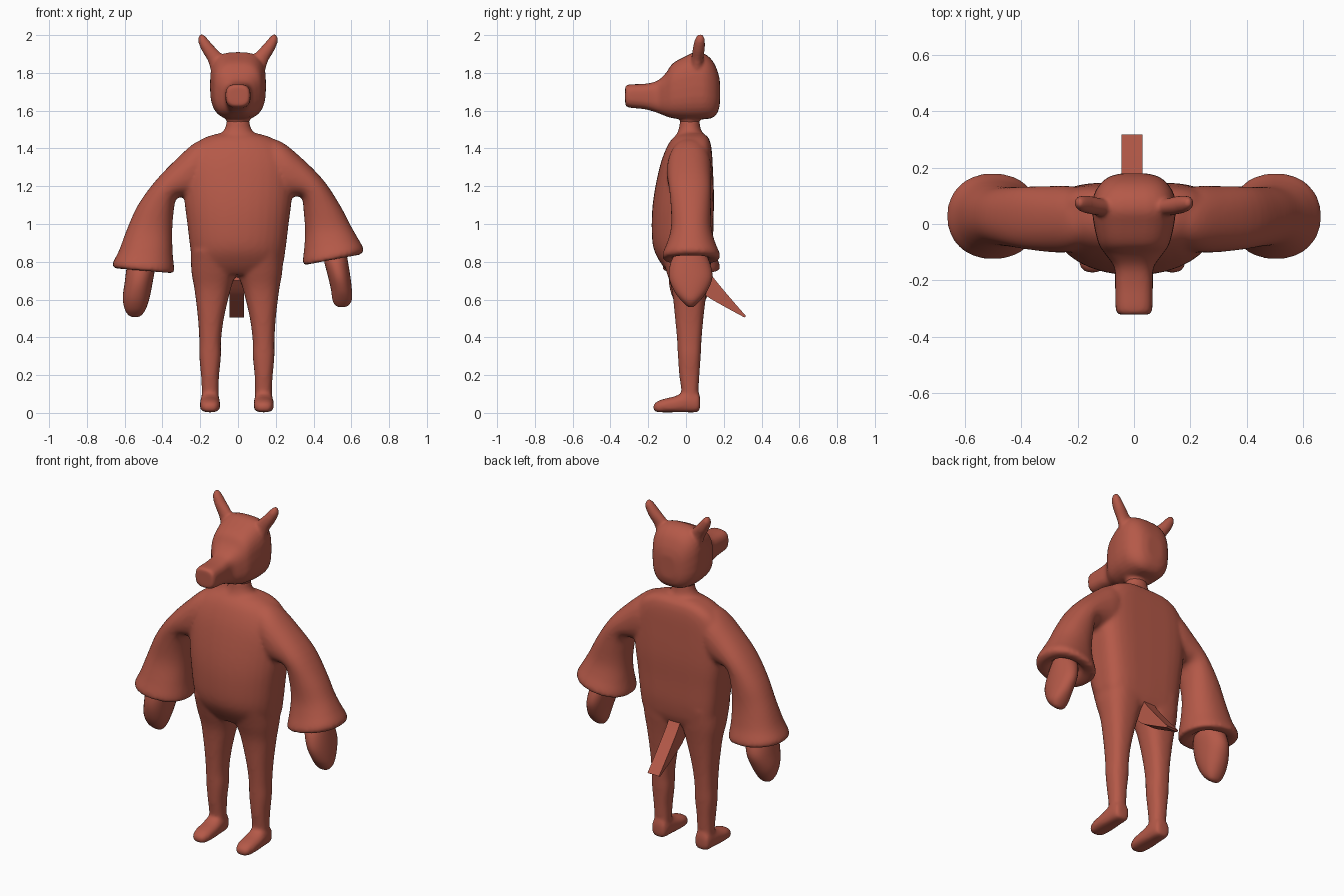
import bpy, bmesh, math
from mathutils import Vector as V

mat = bpy.data.materials.new("red_clay")
mat.diffuse_color = (0.46, 0.10, 0.065, 1)


def flat(x0, z0, x1, z1, y0, y1):
    """Section between two points of the front view, with a depth range in y."""
    return (V(((x0 + x1) / 2, (y0 + y1) / 2, (z0 + z1) / 2)),
            V(((x1 - x0) / 2, 0, (z1 - z0) / 2)), V((0, (y1 - y0) / 2, 0)))


def upright(y, z0, z1, hw, cx=0):
    """Section standing across the y axis."""
    return V((cx, y, (z0 + z1) / 2)), V((hw, 0, 0)), V((0, 0, (z1 - z0) / 2))


def catmull(a, b, c, d, t):
    return 0.5 * (2 * b + (c - a) * t + (2 * a - 5 * b + 4 * c - d) * t * t
                  + (3 * b - a - 3 * c + d) * t ** 3)


def loft(bm, secs, low=2.0, high=2.0, steps=4, seg=32, square=False):
    """Skin superellipse sections, smoothly interpolated along the way."""
    fine = []
    for i in range(len(secs) - 1):
        q = [secs[max(0, min(len(secs) - 1, i + k))] for k in (-1, 0, 1, 2)]
        for s in range(steps):
            fine.append([catmull(*(p[k] for p in q), s / steps) for k in range(3)])
    fine.append(secs[-1])
    rings = []
    for c, u, v in fine:
        pts = []
        if square:
            pts = [c + u + v, c - u + v, c - u - v, c + u - v]
        else:
            for j in range(seg):
                co, si = math.cos(2 * math.pi * j / seg), math.sin(2 * math.pi * j / seg)
                e = 2 / (high if si > 0 else low)
                pts.append(c + u * math.copysign(abs(co) ** e, co)
                           + v * math.copysign(abs(si) ** e, si))
        rings.append([bm.verts.new(p) for p in pts])
    new = [bm.faces.new(rings[0]), bm.faces.new(rings[-1])]
    for a, b in zip(rings, rings[1:]):
        n = len(a)
        new += [bm.faces.new((a[j], a[(j + 1) % n], b[(j + 1) % n], b[j])) for j in range(n)]
    bmesh.ops.recalc_face_normals(bm, faces=new)


def finish(bm, name, voxel=0, smooth=0):
    me = bpy.data.meshes.new(name)
    bm.to_mesh(me)
    bm.free()
    ob = bpy.data.objects.new(name, me)
    bpy.context.collection.objects.link(ob)
    me.materials.append(mat)
    if voxel:
        r = ob.modifiers.new("fuse", "REMESH")
        r.mode, r.voxel_size, r.use_smooth_shade = "VOXEL", voxel, True
        s = ob.modifiers.new("soften", "SMOOTH")
        s.factor, s.iterations = 0.5, smooth
    else:
        bpy.context.view_layer.objects.active = ob
        ob.select_set(True)
        bpy.ops.object.shade_smooth_by_angle(angle=math.radians(40))
        ob.select_set(False)
    return ob


# torso
bm = bmesh.new()
loft(bm, [flat(-w, z, w, z, y0, y1) for w, z, y0, y1 in (
    (.10, 1.48, -.03, .09), (.18, 1.455, -.07, .12), (.25, 1.40, -.105, .135),
    (.29, 1.30, -.14, .142), (.285, 1.14, -.172, .148), (.268, 1.0, -.182, .145),
    (.252, .87, -.172, .142), (.235, .78, -.125, .13), (.19, .73, -.08, .11))],
    low=2.1, high=4)
# neck root
loft(bm, [flat(-w, z, w, z, .02 - d, .02 + d) for w, z, d in (
    (.15, 1.44, .09), (.085, 1.485, .065), (.065, 1.52, .055), (.06, 1.56, .052))])
# legs and feet
for s, dx in ((-1, 0), (1, -.012)):
    loft(bm, [flat(s * a + dx, z, s * b + dx, z, y0, y1) for a, b, z, y0, y1 in (
        (.01, .25, .86, -.14, .138), (.01, .247, .75, -.105, .125), (.04, .23, .65, -.075, .11),
        (.075, .212, .5, -.058, .092), (.09, .205, .38, -.047, .082), (.09, .205, .3, -.043, .078),
        (.1, .196, .2, -.036, .071), (.102, .192, .12, -.025, .066), (.102, .192, .04, -.02, .06))],
        low=2.3, high=2.6)
    loft(bm, [upright(y, z0, z1, w, s * .148 + dx) for y, z0, z1, w in (
        (.075, .025, .085, .03), (.062, .004, .11, .046), (0, .003, .112, .051),
        (-.06, .003, .088, .054), (-.12, .003, .074, .052), (-.155, .004, .06, .042),
        (-.174, .015, .042, .022))], low=3, high=2.3)
# sleeves: outer point, inner point, depth; the last rings fold into the cuff
left = [(-.12, 1.46, -.15, 1.15, -.08, .12), (-.22, 1.435, -.24, 1.13, -.1, .135),
        (-.325, 1.345, -.27, 1.14, -.1, .135), (-.44, 1.225, -.325, 1.135, -.09, .133),
        (-.53, 1.10, -.342, 1.05, -.08, .132), (-.585, .98, -.348, .95, -.08, .135),
        (-.63, .86, -.345, .84, -.105, .155), (-.664, .79, -.338, .765, -.125, .18),
        (-.648, .765, -.345, .74, -.115, .17), (-.60, .768, -.40, .75, -.07, .12),
        (-.58, .80, -.42, .78, -.05, .10)]
right = [(.12, 1.46, .15, 1.15, -.08, .12), (.22, 1.44, .24, 1.13, -.1, .135),
         (.325, 1.36, .275, 1.14, -.1, .135), (.45, 1.235, .335, 1.14, -.09, .133),
         (.54, 1.10, .348, 1.06, -.08, .132), (.595, .995, .355, .96, -.08, .135),
         (.632, .93, .35, .87, -.1, .155), (.664, .87, .343, .805, -.125, .18),
         (.65, .84, .35, .782, -.115, .17), (.60, .835, .405, .80, -.07, .12),
         (.58, .865, .43, .835, -.05, .10)]
for arm in (left, right):
    loft(bm, [flat(*p) for p in arm], low=2.2, high=2.2)
finish(bm, "body_suit", .011, 8)

# head with snout, throat and ears
bm = bmesh.new()
loft(bm, [upright(*p) for p in (
    (-.322, 1.64, 1.72, .045), (-.308, 1.618, 1.738, .064), (-.22, 1.608, 1.742, .067),
    (-.155, 1.59, 1.757, .07), (-.11, 1.572, 1.795, .10), (-.07, 1.56, 1.85, .126),
    (0, 1.553, 1.89, .143), (.05, 1.552, 1.91, .148), (.10, 1.555, 1.90, .144),
    (.14, 1.562, 1.865, .122), (.167, 1.59, 1.81, .09), (.179, 1.63, 1.76, .05))],
    low=2.8, high=3)
loft(bm, [flat(-w, z, w, z, .02 - d, .02 + d) for w, z, d in (
    (.06, 1.53, .052), (.062, 1.55, .053), (.085, 1.575, .075), (.09, 1.62, .08))])
for s in (-1, 1):
    loft(bm, [flat(s * a, z0, s * b, z1, y0, y1) for a, z0, b, z1, y0, y1 in (
        (.135, 1.78, .06, 1.87, .02, .09), (.158, 1.86, .092, 1.905, .03, .092),
        (.187, 1.91, .135, 1.95, .036, .1), (.208, 1.955, .165, 1.985, .045, .1),
        (.211, 1.98, .18, 2.0, .055, .095), (.204, 2.0, .19, 2.007, .065, .085))])
finish(bm, "head", .008, 6)

# mitten hands
hands = {"left_hand": [(-.58, -.45, .84, -.04, .09), (-.59, -.44, .77, -.08, .125),
                       (-.6, -.452, .69, -.09, .14), (-.61, -.468, .61, -.07, .11),
                       (-.6, -.488, .55, -.035, .075), (-.58, -.51, .518, 0, .05),
                       (-.56, -.53, .508, .015, .035)],
         "right_hand": [(.45, .57, .87, -.04, .09), (.457, .582, .80, -.08, .125),
                        (.477, .595, .72, -.09, .14), (.493, .603, .65, -.065, .115),
                        (.5, .603, .60, -.03, .08), (.515, .585, .57, 0, .05),
                        (.535, .565, .56, .015, .035)]}
for name, rows in hands.items():
    bm = bmesh.new()
    loft(bm, [flat(a, z, b, z, y0, y1) for a, b, z, y0, y1 in rows], low=2.1, high=2.1)
    finish(bm, name)

# tail: flat-sided wedge running to a thin edge
bm = bmesh.new()
secs = []
for ty, tz, by, bz in ((.08, .82, .03, .70), (.135, .73, .10, .625),
                       (.22, .625, .20, .565), (.318, .512, .308, .506)):
    secs.append((V((-.007, (ty + by) / 2, (tz + bz) / 2)), V((.038, 0, 0)),
                 V((0, (ty - by) / 2, (tz - bz) / 2))))
loft(bm, secs, square=True)
finish(bm, "tail")
